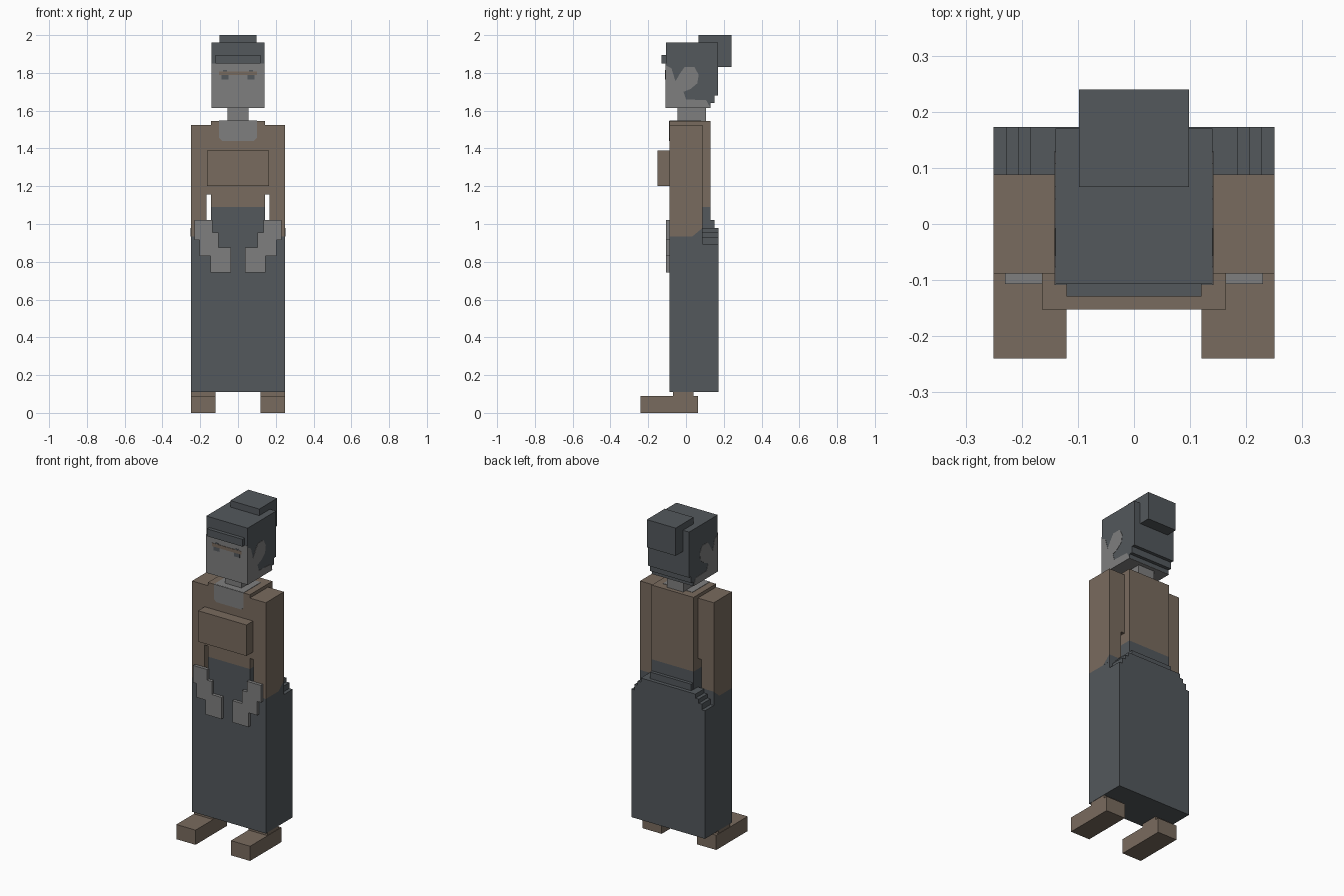
import bpy, bmesh


def material(name, rgb):
    """Flat colour given as sRGB bytes, stored linear."""
    m = bpy.data.materials.new(name)
    lin = [((c / 255 + 0.055) / 1.055) ** 2.4 for c in rgb]
    m.diffuse_color = (*lin, 1)
    return m


DARK = material("slate cloth and hair", (83, 88, 92))
BROWN = material("brown cloth", (121, 107, 94))
SKIN = material("grey skin", (127, 127, 127))


def prism(name, pts, lo, hi, axis, mat):
    """Extrude a profile along x (points are y,z) or along y (points are x,z)."""
    bm = bmesh.new()

    def place(p, t):
        return (t, p[0], p[1]) if axis == "x" else (p[0], t, p[1])

    a = [bm.verts.new(place(p, lo)) for p in pts]
    b = [bm.verts.new(place(p, hi)) for p in pts]
    bm.faces.new(a)
    bm.faces.new(b[::-1])
    n = len(pts)
    for i in range(n):
        j = (i + 1) % n
        bm.faces.new((a[i], b[i], b[j], a[j]))
    bmesh.ops.recalc_face_normals(bm, faces=bm.faces)
    me = bpy.data.meshes.new(name)
    bm.to_mesh(me)
    bm.free()
    me.materials.append(mat)
    ob = bpy.data.objects.new(name, me)
    bpy.context.collection.objects.link(ob)
    return ob


def box(name, x0, x1, y0, y1, z0, z1, mat):
    return prism(name, [(y0, z0), (y1, z0), (y1, z1), (y0, z1)], x0, x1, "x", mat)


def wide(name, x, y0, y1, z0, z1, mat):
    """Box centred on x = 0 with half width x."""
    return box(name, -x, x, y0, y1, z0, z1, mat)


def mirrored(ob):
    """Repeat a part on the other side of the body."""
    m = ob.modifiers.new("mirror", "MIRROR")
    m.use_axis = (True, False, False)
    return ob


# Head with stepped nape, dark hair colour
prism("head", [(-0.107, 1.615), (0.13, 1.615), (0.13, 1.64), (0.15, 1.64), (0.15, 1.68),
               (0.17, 1.68), (0.17, 1.96), (-0.107, 1.96)], -0.14, 0.14, "x", DARK)
wide("hair_bun", 0.098, 0.066, 0.24, 1.83, 2.0, DARK)
wide("fringe", 0.12, -0.129, -0.107, 1.85, 1.895, DARK)

# Skin plates: face, jaw underside, cheeks with ears
wide("face", 0.1415, -0.1085, -0.1065, 1.613, 1.85, SKIN)
wide("jaw_underside", 0.1415, -0.1065, 0.13, 1.613, 1.616, SKIN)
cheek = [(-0.107, 1.613), (0.13, 1.613), (0.108, 1.655), (0.0, 1.66), (-0.013, 1.70),
         (0.024, 1.715), (0.06, 1.745), (0.067, 1.79), (0.045, 1.83), (-0.008, 1.83),
         (-0.03, 1.80), (-0.056, 1.756), (-0.077, 1.825), (-0.107, 1.84)]
mirrored(prism("cheek_and_ear", cheek, 0.139, 0.1415, "x", SKIN))

# Eyes and brow
mirrored(box("eye", 0.05, 0.088, -0.11, -0.108, 1.765, 1.788, DARK))
mirrored(box("temple_hair", 0.058, 0.08, -0.11, -0.108, 1.808, 1.815, DARK))
wide("brow", 0.1, -0.111, -0.108, 1.788, 1.808, BROWN)

# Neck and neckline
wide("neck", 0.055, -0.045, 0.105, 1.53, 1.62, SKIN)
prism("neckline_front", [(-0.1, 1.546), (-0.1, 1.455), (-0.085, 1.44), (0.085, 1.44),
                         (0.1, 1.455), (0.1, 1.546)], -0.09, -0.086, "y", SKIN)
wide("neckline_top", 0.1, -0.087, 0.08, 1.543, 1.547, SKIN)

# Torso, brown above and dark at the waist
wide("torso", 0.142, -0.088, 0.13, 1.09, 1.545, BROWN)
wide("waist", 0.142, -0.088, 0.13, 0.935, 1.09, DARK)
wide("chest", 0.164, -0.152, -0.088, 1.20, 1.39, BROWN)

# Arms: thick upper part, thinner below the gap
mirrored(prism("arm", [(0.25, 0.935), (0.25, 1.525), (0.142, 1.525), (0.142, 1.155),
                       (0.167, 1.155), (0.167, 0.935)], -0.088, 0.088, "y", BROWN))
mirrored(prism("cuff_edge", [(0.035, 0.935), (0.0885, 0.935), (0.0885, 0.98)],
               0.167, 0.2505, "x", DARK))

# Hands folded down the front, stepped outline
mirrored(prism("hand", [(0.23, 1.02), (0.135, 1.02), (0.135, 0.955), (0.103, 0.955),
                        (0.103, 0.875), (0.037, 0.875), (0.037, 0.742), (0.145, 0.742),
                        (0.145, 0.83), (0.205, 0.83), (0.205, 0.915), (0.23, 0.915)],
               -0.107, -0.086, "y", SKIN))

# Skirt front block, and back block with stepped shoulders
wide("skirt_front", 0.25, -0.088, 0.088, 0.11, 0.935, DARK)
prism("skirt_back", [(-0.25, 0.11), (0.25, 0.11), (0.25, 0.895), (0.228, 0.895),
                     (0.228, 0.93), (0.207, 0.93), (0.207, 0.955), (0.185, 0.955),
                     (0.185, 0.98), (-0.185, 0.98), (-0.185, 0.955), (-0.207, 0.955),
                     (-0.207, 0.93), (-0.228, 0.93), (-0.228, 0.895), (-0.25, 0.895)],
      0.088, 0.173, "y", DARK)
wide("skirt_back_ledge", 0.14, 0.12, 0.15, 0.97, 1.02, DARK)

# Feet and ankles
mirrored(box("foot", 0.12, 0.25, -0.24, 0.064, 0.0, 0.09, BROWN))
mirrored(box("ankle", 0.12, 0.248, -0.07, 0.04, 0.09, 0.115, BROWN))
